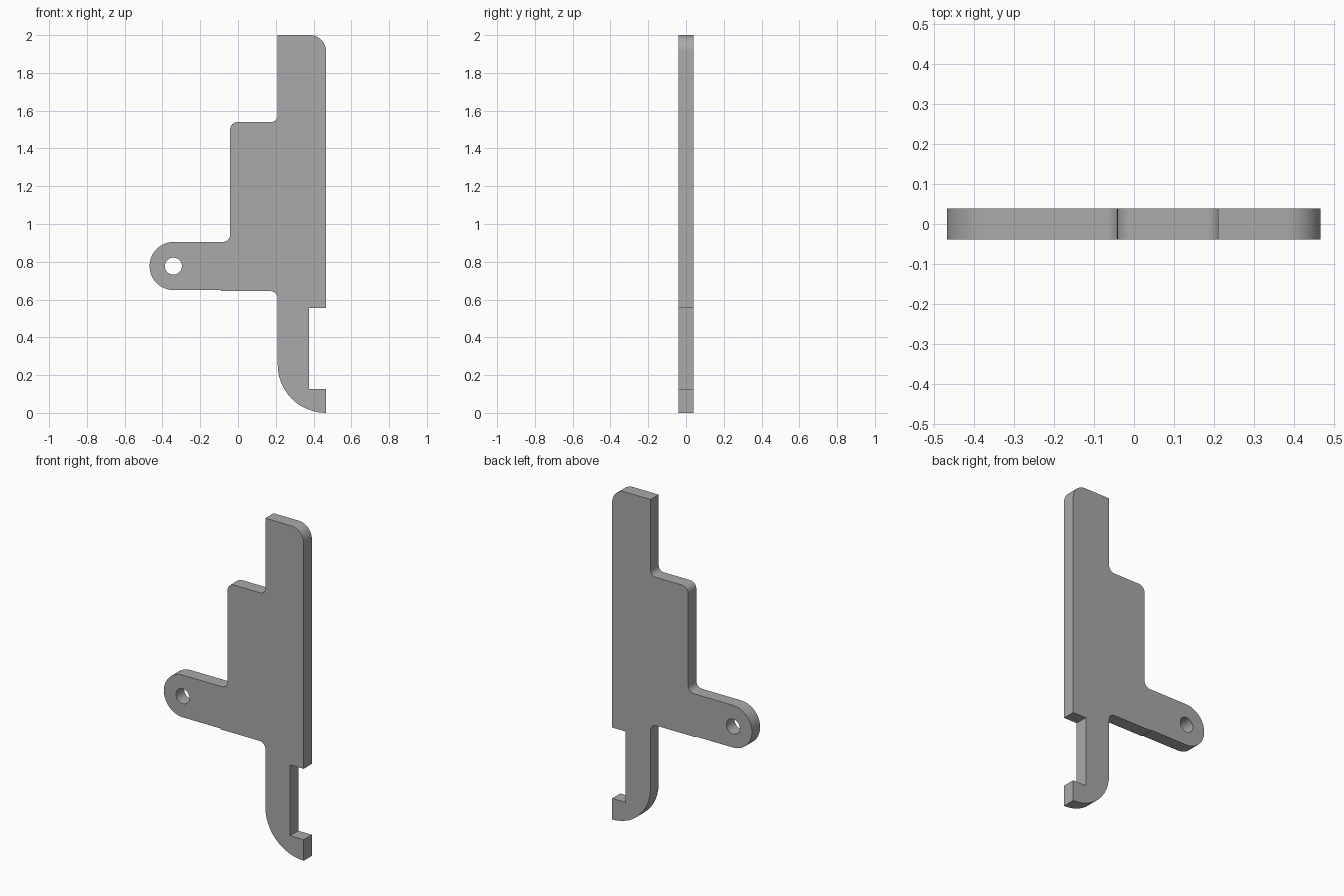
import bpy, bmesh, math
from mathutils import Vector

cube = bpy.data.objects.get("Cube")
if cube:
    bpy.data.objects.remove(cube, do_unlink=True)

HALF = 0.039  # half of the plate thickness


def fillet(corners, steps=12):
    """Round each (x, z, radius) corner with a tangent arc."""
    pts = []
    for i, (x, z, r) in enumerate(corners):
        p = Vector((x, z))
        if r == 0:
            pts.append(p)
            continue
        a = (Vector(corners[i - 1][:2]) - p).normalized()
        b = (Vector(corners[(i + 1) % len(corners)][:2]) - p).normalized()
        half = a.angle(b) / 2
        centre = p + (a + b).normalized() * (r / math.sin(half))
        start = p + a * (r / math.tan(half)) - centre
        end = p + b * (r / math.tan(half)) - centre
        sweep = start.angle_signed(end)
        for k in range(steps + 1):
            t = -sweep * k / steps
            c, s = math.cos(t), math.sin(t)
            pts.append(centre + Vector((start.x * c - start.y * s, start.x * s + start.y * c)))
    return pts


def add_loop(bm, pts):
    verts = [bm.verts.new((p[0], -HALF, p[1])) for p in pts]
    return [bm.edges.new((v, verts[i - 1])) for i, v in enumerate(verts)]


# Outline: stepped blade, hooked foot, then the side arm
outline = fillet([
    (0.21, 2.0, 0), (0.466, 2.0, 0.085),
    (0.466, 0.555, 0), (0.376, 0.555, 0), (0.376, 0.127, 0), (0.466, 0.127, 0),
    (0.466, 0.0, 0), (0.21, 0.0, 0.255),
    (0.21, 0.645, 0.04), (-0.09, 0.645, 0), (-0.09, 0.65, 0),
    (-0.468, 0.65, 0.127), (-0.468, 0.905, 0.127),
    (-0.042, 0.905, 0.038), (-0.042, 1.54, 0.04), (0.21, 1.54, 0.035),
])
# Pivot hole in the arm
hole = [(-0.342 + 0.045 * math.cos(math.tau * k / 32),
         0.777 + 0.045 * math.sin(math.tau * k / 32)) for k in range(32)]

bm = bmesh.new()
edges = add_loop(bm, outline) + add_loop(bm, hole)
bmesh.ops.triangle_fill(bm, edges=edges, use_beauty=True, normal=(0, -1, 0))
ext = bmesh.ops.extrude_face_region(bm, geom=bm.faces[:], use_keep_orig=True)
bmesh.ops.translate(bm, vec=(0, 2 * HALF, 0),
                    verts=[g for g in ext["geom"] if isinstance(g, bmesh.types.BMVert)])
bmesh.ops.recalc_face_normals(bm, faces=bm.faces[:])
mesh = bpy.data.meshes.new("latch_plate")
bm.to_mesh(mesh)
bm.free()

plate = bpy.data.objects.new("latch_plate", mesh)
bpy.context.collection.objects.link(plate)

# Plain grey material
grey = bpy.data.materials.new("plain_grey")
grey.use_nodes = True
grey.diffuse_color = (0.4, 0.4, 0.4, 1)
grey.node_tree.nodes["Principled BSDF"].inputs["Base Color"].default_value = (0.4, 0.4, 0.4, 1)
mesh.materials.append(grey)

bpy.ops.object.select_all(action="DESELECT")
plate.select_set(True)
bpy.context.view_layer.objects.active = plate
bpy.ops.object.shade_smooth_by_angle(angle=math.radians(30))
